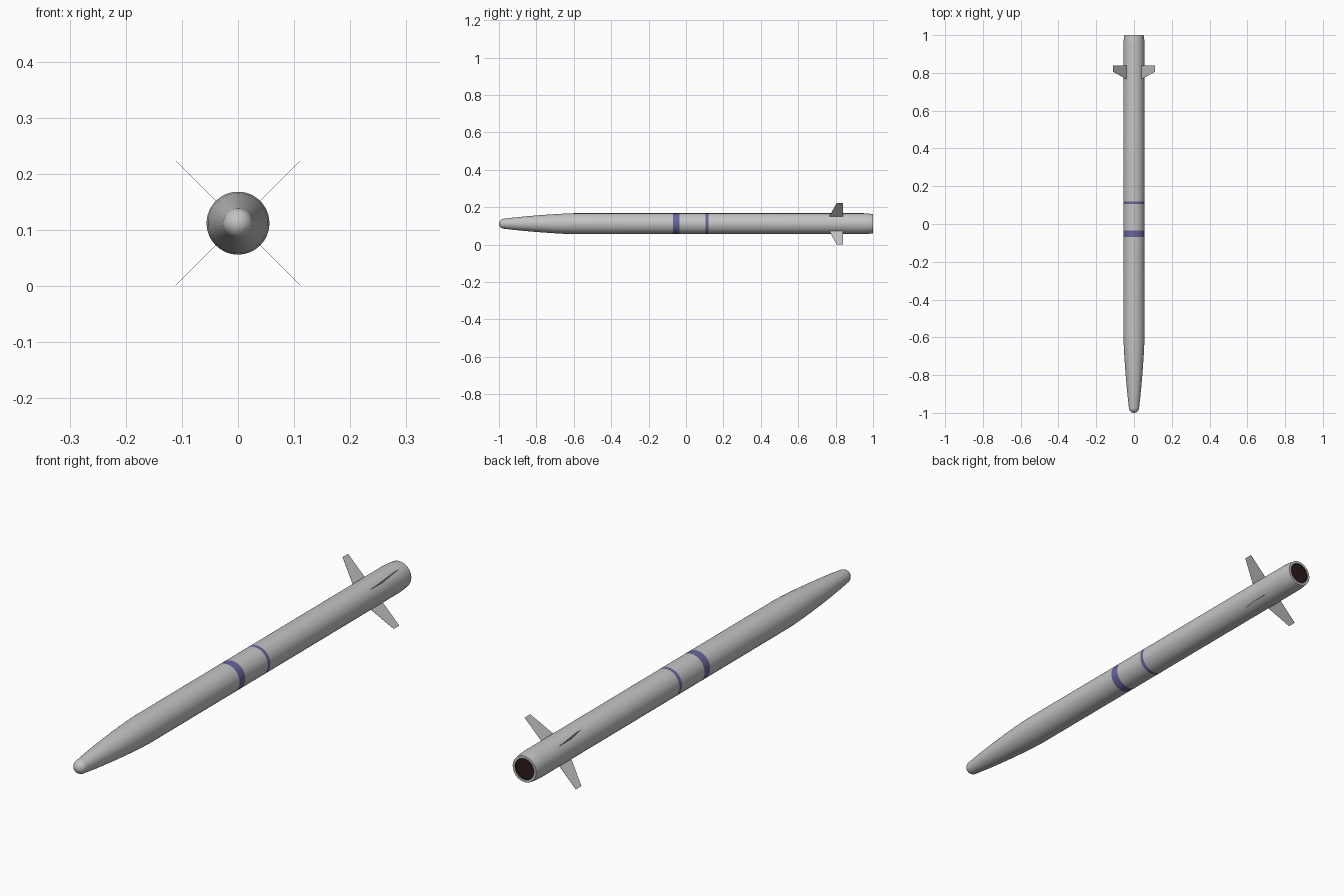
import bpy, bmesh, math
from mathutils import Matrix, Vector

if "Cube" in bpy.data.objects:
    bpy.data.objects.remove(bpy.data.objects["Cube"])

AXIS_Z = 0.112   # height of the body axis
R = 0.056        # body radius
SIDES = 48


def material(name, rgb):
    m = bpy.data.materials.new(name)
    m.use_nodes = True
    m.diffuse_color = (*rgb, 1)
    m.node_tree.nodes["Principled BSDF"].inputs["Base Color"].default_value = (*rgb, 1)
    return m


grey = material("light grey", (0.55, 0.55, 0.55))
blue = material("muted blue", (0.13, 0.13, 0.33))
dark = material("dark brown", (0.025, 0.01, 0.01))


def finish(name, bm, mats):
    bmesh.ops.recalc_face_normals(bm, faces=bm.faces)
    mesh = bpy.data.meshes.new(name)
    bm.to_mesh(mesh)
    bm.free()
    ob = bpy.data.objects.new(name, mesh)
    bpy.context.collection.objects.link(ob)
    for m in mats:
        mesh.materials.append(m)
    return ob


def lathe(name, profile, mats, rule):
    """Spin (y, radius) points around the body axis; rule picks each face's material."""
    bm = bmesh.new()
    verts = [bm.verts.new((r, y, AXIS_Z)) for y, r in profile]
    edges = [bm.edges.new(pair) for pair in zip(verts, verts[1:])]
    bmesh.ops.spin(bm, geom=verts + edges, cent=(0, 0, AXIS_Z), axis=(0, 1, 0),
                   angle=math.tau, steps=SIDES, use_duplicate=False)
    bmesh.ops.remove_doubles(bm, verts=bm.verts, dist=1e-5)
    for f in bm.faces:
        f.material_index = rule(f.calc_center_median())
    ob = finish(name, bm, mats)
    bpy.ops.object.select_all(action="DESELECT")
    ob.select_set(True)
    bpy.context.view_layer.objects.active = ob
    bpy.ops.object.shade_smooth_by_angle(angle=math.radians(35))
    return ob


# Body: rounded tip, tapering nose, straight tube with painted bands, narrowed tail
bands = [(-0.07, -0.035), (0.105, 0.12)]
dome = [(-0.972 - 0.028 * math.cos(a), 0.027 * math.sin(a))
        for a in [math.pi / 2 * i / 6 for i in range(7)]]
nose = [(-0.92, 0.033), (-0.86, 0.039), (-0.79, 0.045), (-0.72, 0.050),
        (-0.66, 0.0535), (-0.6, R)]
tube = [(y, R) for band in bands for y in band]
tail = [(0.95, R), (0.975, 0.0545), (1.0, 0.051), (1.0, 0.041)]
lathe("body", dome + nose + tube + tail, [grey, blue],
      lambda c: int(any(a < c.y < b for a, b in bands)))

# Exhaust opening: dark shallow recess in the tail
lathe("exhaust", [(1.0, 0.041), (0.995, 0.040), (0.995, 0)], [dark], lambda c: 0)

# Four thin swept fins in an X layout
HALF = 0.0004
outline = [(0.045, 0.762), (0.157, 0.806), (0.157, 0.84), (0.045, 0.84)]
for i, label in enumerate(("upper_left", "upper_right", "lower_right", "lower_left")):
    turn = Matrix.Rotation(-math.radians(45 + 90 * i), 3, "Y")
    bm = bmesh.new()
    face = bm.faces.new([bm.verts.new((r, y, -HALF)) for r, y in outline])
    ext = bmesh.ops.extrude_face_region(bm, geom=[face])["geom"]
    bmesh.ops.translate(bm, vec=(0, 0, 2 * HALF),
                        verts=[g for g in ext if isinstance(g, bmesh.types.BMVert)])
    for v in bm.verts:
        v.co = turn @ v.co + Vector((0, 0, AXIS_Z))
    finish("fin_" + label, bm, [grey])
